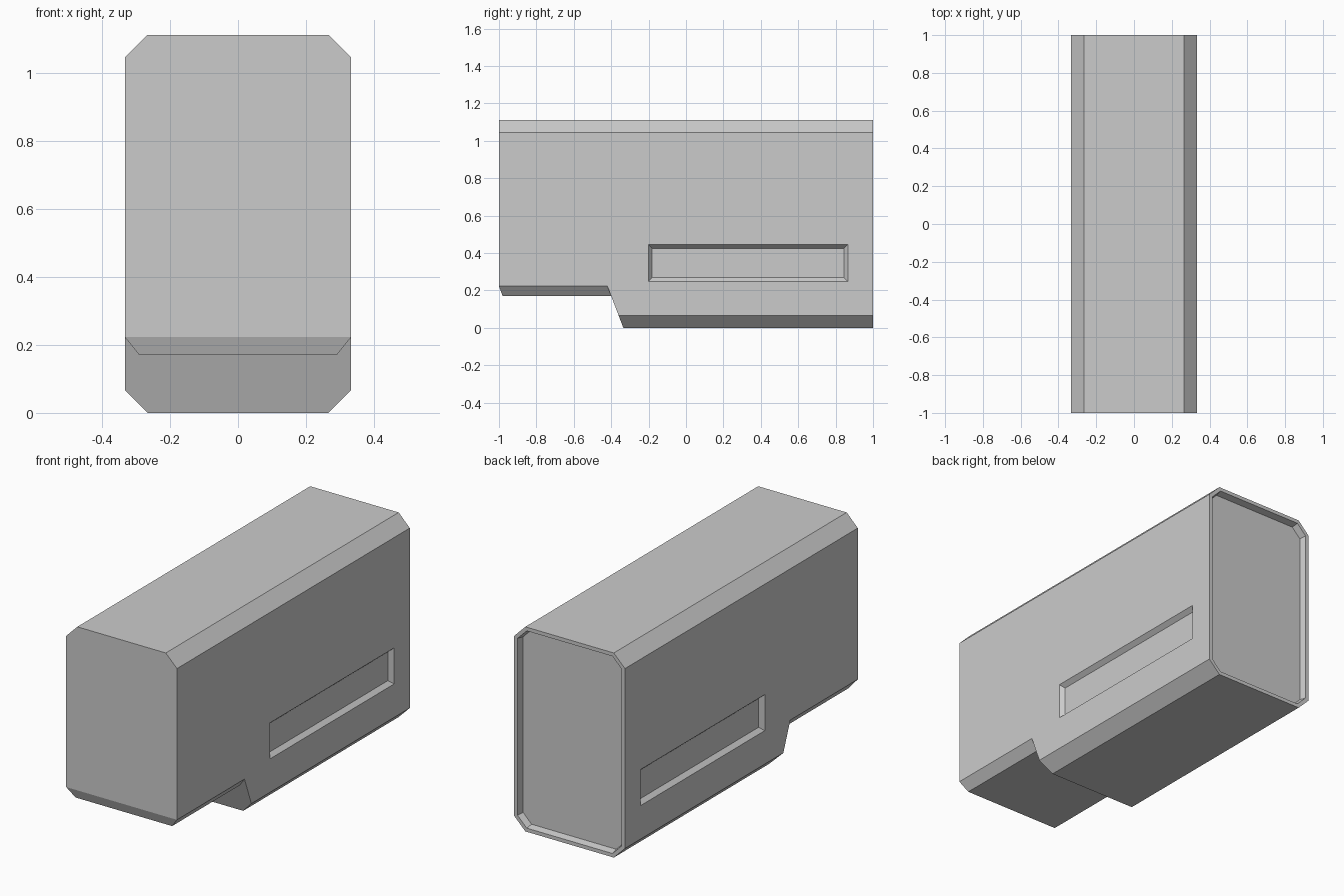
import bpy, bmesh

if "Cube" in bpy.data.objects:
    bpy.data.objects.remove(bpy.data.objects["Cube"])

W, H, C = 0.333, 1.112, 0.067      # half width, height, corner chamfer


def new_object(name, bm):
    bmesh.ops.recalc_face_normals(bm, faces=bm.faces)
    mesh = bpy.data.meshes.new(name)
    bm.to_mesh(mesh)
    bm.free()
    obj = bpy.data.objects.new(name, mesh)
    bpy.context.collection.objects.link(obj)
    return obj


def ring(bm, y_side, z_side, y_low, z_low, x_low):
    """Eight-sided section whose lower corners may sit at another y."""
    half = [(x_low, y_low, z_low), (W, y_side, z_side),
            (W, y_side, H - C), (W - C, y_side, H)]
    pts = half + [(-x, y, z) for x, y, z in reversed(half)]
    return [bm.verts.new(p) for p in pts]


def slope(z):
    """y position of the sloped step at height z."""
    return -0.335 - z / 2.62


# Casing: sections lofted from the raised front to the deep rear
bm = bmesh.new()
rings = [
    ring(bm, -1.0, 0.223, -0.98, 0.17, 0.29),
    ring(bm, slope(0.223), 0.223, slope(0.17), 0.17, 0.29),
    ring(bm, slope(C), C, slope(0), 0, W - C),
    ring(bm, 1.0, C, 1.0, 0, W - C),
]
for a, b in zip(rings, rings[1:]):
    for i in range(8):
        j = (i + 1) % 8
        bm.faces.new((a[i], a[j], b[j], b[i]))
front = rings[0]
bm.faces.new(front[1:7])                                   # front panel
bm.faces.new((front[0], front[1], front[6], front[7]))     # lower front chamfer
back = bm.faces.new(rings[-1])
bmesh.ops.recalc_face_normals(bm, faces=bm.faces)

# Back panel: flat rim, then a shallow recess
bmesh.ops.inset_region(bm, faces=[back], thickness=0.02, use_even_offset=True)
bmesh.ops.inset_region(bm, faces=[back], thickness=0.008, use_even_offset=True)
bmesh.ops.translate(bm, verts=back.verts, vec=(0, -0.037, 0))
casing = new_object("casing", bm)

# Tapered grip slots on both sides
bm = bmesh.new()
yc, zc, hy, hz, depth, taper = 0.332, 0.347, 0.533, 0.098, 0.023, 0.02
for s in (1, -1):
    loops = []
    for dx, grow in ((-depth, -taper), (depth, taper)):
        loops.append([bm.verts.new((s * (W + dx), yc + a * (hy + grow), zc + b * (hz + grow)))
                      for a, b in ((-1, -1), (1, -1), (1, 1), (-1, 1))])
    inner, outer = loops
    bm.faces.new(inner)
    bm.faces.new(outer)
    for i in range(4):
        j = (i + 1) % 4
        bm.faces.new((inner[i], inner[j], outer[j], outer[i]))
cutter = new_object("slot_cutter", bm)
cutter.hide_render = True

mod = casing.modifiers.new("slots", 'BOOLEAN')
mod.operation = 'DIFFERENCE'
mod.solver = 'EXACT'
mod.object = cutter
bpy.context.view_layer.objects.active = casing
casing.select_set(True)
bpy.ops.object.modifier_apply(modifier=mod.name)
bpy.data.objects.remove(cutter, do_unlink=True)
